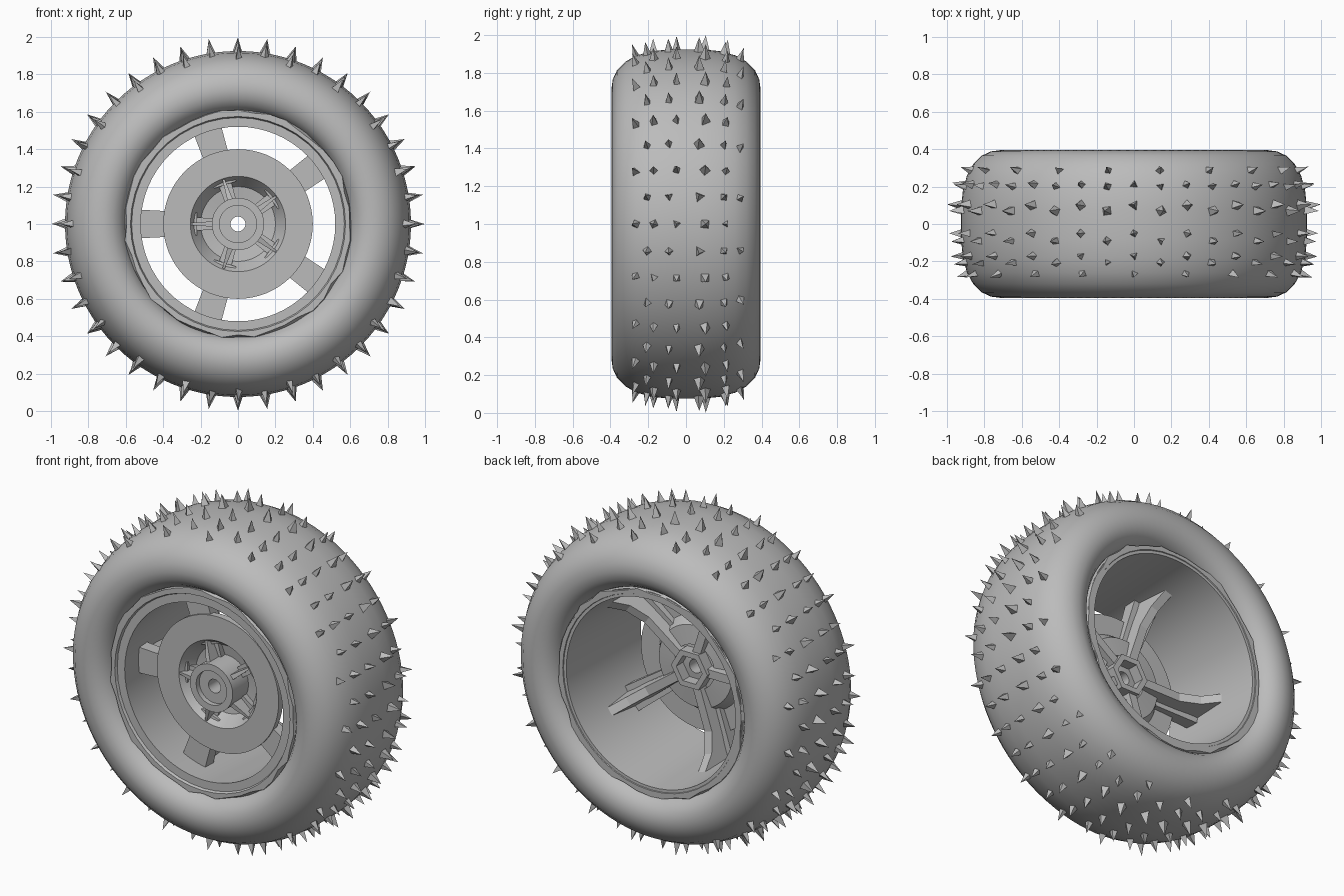
import bpy, bmesh, math, random
from mathutils import Vector, Matrix

random.seed(4)
if "Cube" in bpy.data.objects:
    bpy.data.objects.remove(bpy.data.objects["Cube"])

GREY = (0.5, 0.5, 0.5, 1)
mat = bpy.data.materials.new("plain grey")
mat.use_nodes = True
mat.diffuse_color = GREY
mat.node_tree.nodes["Principled BSDF"].inputs["Base Color"].default_value = GREY


def finish(bm, name, smooth=None):
    bmesh.ops.recalc_face_normals(bm, faces=bm.faces)
    mesh = bpy.data.meshes.new(name)
    bm.to_mesh(mesh)
    bm.free()
    mesh.materials.append(mat)
    obj = bpy.data.objects.new(name, mesh)
    obj.location.z = 1
    bpy.context.collection.objects.link(obj)
    if smooth:
        bpy.ops.object.select_all(action="DESELECT")
        obj.select_set(True)
        bpy.context.view_layer.objects.active = obj
        bpy.ops.object.shade_smooth_by_angle(angle=math.radians(smooth))
    return obj


def polar(r, y, a):
    return Vector((r * math.cos(a), y, r * math.sin(a)))


def lathe(name, profile, sides, smooth=None, jitter=None):
    """Spin a closed (radius, y) profile round the axle."""
    bm = bmesh.new()
    rings = []
    for i in range(sides):
        a = math.tau * i / sides
        rings.append([bm.verts.new(polar(r + (random.uniform(*jitter) if jitter and r > 0.58 else 0), y, a))
                      for r, y in profile])
    n = len(profile)
    for i in range(sides):
        p, q = rings[i], rings[(i + 1) % sides]
        for j in range(n):
            k = (j + 1) % n
            bm.faces.new((p[j], p[k], q[k], q[j]))
    return finish(bm, name, smooth)


def radial_blades(name, outline, half_width):
    """Five blades: a (radius, y) outline given a width that depends on radius."""
    bm = bmesh.new()
    for i in range(5):
        turn = Matrix.Rotation(math.pi + math.tau * i / 5, 3, "Y")
        sides = [[bm.verts.new(turn @ Vector((r, y, s * half_width(r, y)))) for r, y in outline]
                 for s in (-1, 1)]
        bm.faces.new(sides[0])
        bm.faces.new(sides[1])
        n = len(outline)
        for j in range(n):
            k = (j + 1) % n
            bm.faces.new((sides[0][j], sides[0][k], sides[1][k], sides[1][j]))
    return finish(bm, name)


# Tyre: half section mirrored across the middle
half = [(0.925, 0.08), (0.915, 0.18), (0.893, 0.26), (0.86, 0.32), (0.815, 0.365),
        (0.765, 0.388), (0.715, 0.395), (0.67, 0.383), (0.635, 0.36), (0.61, 0.325), (0.595, 0.28)]
tyre_profile = half + [(r, -y) for r, y in reversed(half)]
lathe("tyre", tyre_profile, 96, 60)

# Torn bead edges where the tyre grips the rim
for side, name in ((-1, "front_bead"), (1, "back_bead")):
    lathe(name, [(0.56, side * 0.30), (0.575, side * 0.335), (0.603, side * 0.335), (0.615, side * 0.30)],
          44, jitter=(-0.012, 0.012))

# Rim barrel, slightly wider at the back
lathe("rim", [(0.52, -0.32), (0.58, -0.32), (0.59, -0.2), (0.59, 0.2),
              (0.60, 0.33), (0.555, 0.33)], 64, 30)

# Centre disc with its recessed bowl and hub sleeve
lathe("centre_disc", [(0.40, -0.19), (0.255, -0.19), (0.20, -0.11), (0.13, -0.10),
                      (0.13, -0.08), (0.24, -0.09), (0.28, -0.15), (0.40, -0.15)], 64, 30)
lathe("hub", [(0.14, -0.10), (0.14, -0.25), (0.10, -0.25), (0.10, -0.22),
              (0.04, -0.22), (0.04, -0.09)], 32, 30)

# Hexagonal socket on the back of the hub
lathe("hex_socket", [(0.12, -0.12), (0.12, -0.03), (0.085, -0.03), (0.085, -0.11)], 6)

# Five spokes: front plates, tall tapering back blades and small hub fins
radial_blades("spoke_plates", [(0.22, -0.16), (0.38, -0.18), (0.54, -0.18), (0.54, -0.10), (0.22, -0.12)],
              lambda r, y: 0.05 + 0.05 * r)
radial_blades("spoke_blades", [(0.10, -0.14), (0.54, -0.14), (0.54, 0.09), (0.47, 0.0),
                               (0.36, -0.05), (0.10, -0.05)],
              lambda r, y: 0.025 + (0.045 * r if y < -0.1 else 0))
radial_blades("hub_fins", [(0.12, -0.10), (0.12, -0.225), (0.25, -0.19), (0.21, -0.10)],
              lambda r, y: 0.016 if r < 0.2 else 0.006)


# Spikes in forty rows, alternate rows staggered across the tread
def tread(y):
    pts = [(0.925, 0)] + half
    for (r0, y0), (r1, y1) in zip(pts, pts[1:]):
        if y0 <= abs(y) <= y1:
            return r0 + (r1 - r0) * (abs(y) - y0) / (y1 - y0), (r0 - r1) / (y1 - y0)


bm = bmesh.new()
ROWS = ((0.21, 0.10, -0.05, -0.17, -0.265), (0.285, 0.20, 0.07, -0.09, -0.205))
for row in range(40):
    a = math.tau * row / 40
    for y in ROWS[row % 2]:
        r, slope = tread(y)
        big = y in (0.10, 0.07)
        normal = (polar(1, 0, a) + Vector((0, math.copysign(0.6 * slope, y), 0))).normalized()
        height = 0.0755 if big else random.uniform(0.058, 0.07)
        size = 0.034 if big else random.uniform(0.024, 0.029)
        depth = height + 0.012
        place = (Matrix.Translation(polar(r, y, a) + normal * (depth / 2 - 0.012))
                 @ normal.to_track_quat("Z", "Y").to_matrix().to_4x4()
                 @ Matrix.Rotation(random.uniform(0, math.tau), 4, "Z"))
        bmesh.ops.create_cone(bm, cap_ends=True, segments=random.choice((3, 4, 4)), radius1=size,
                              radius2=0, depth=depth, matrix=place)
finish(bm, "tread_spikes")
